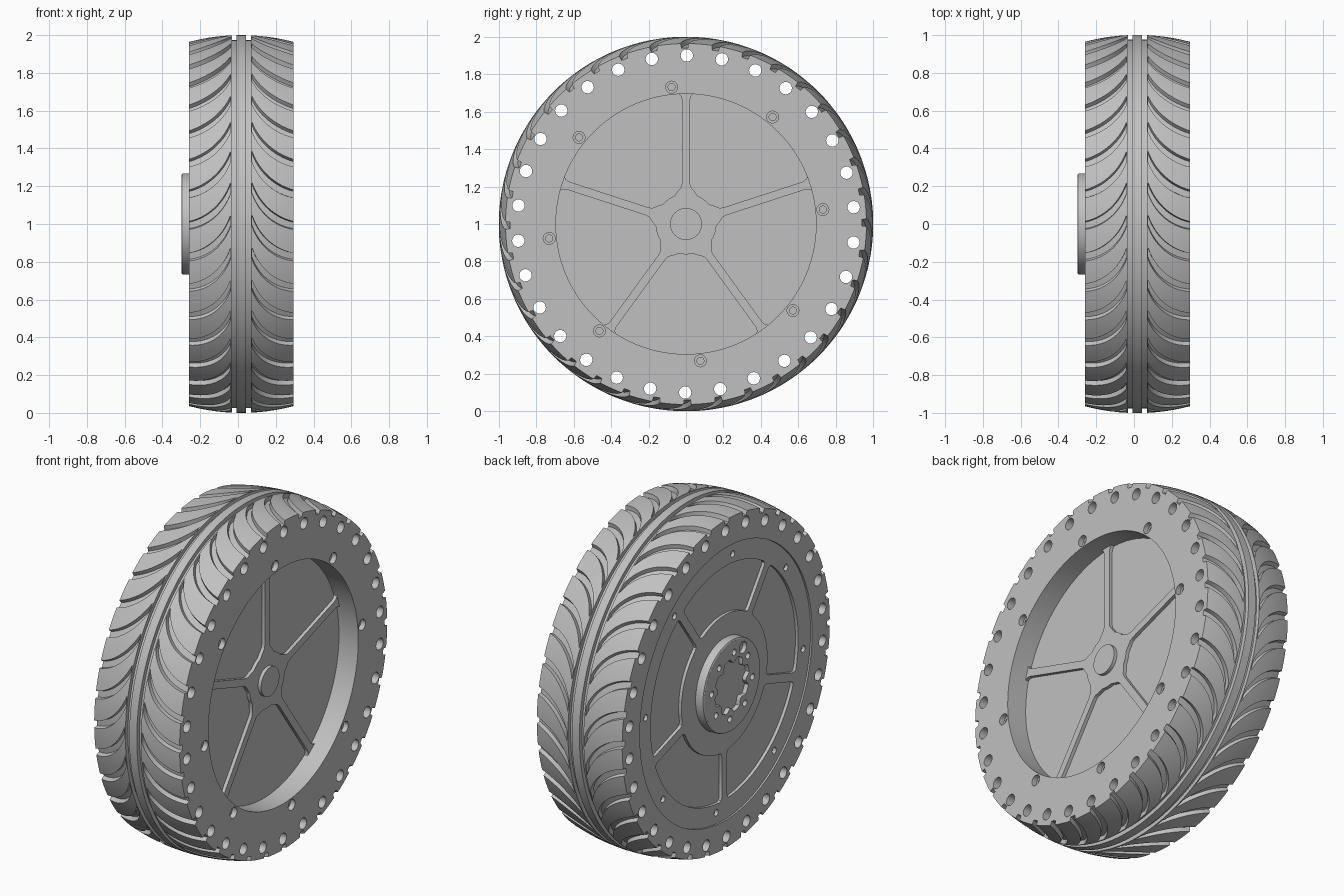
import bpy, bmesh, math
from math import sin, cos, pi, tau, asin, radians
from mathutils import Matrix

if "Cube" in bpy.data.objects:
    bpy.data.objects.remove(bpy.data.objects["Cube"])

grey = bpy.data.materials.new("wheel grey")
grey.diffuse_color = (0.53, 0.53, 0.53, 1)
grey.use_nodes = True
grey.node_tree.nodes["Principled BSDF"].inputs["Base Color"].default_value = grey.diffuse_color
# local x, y, z become world y, z, x, with the axle at z = 1
AXLE = Matrix(((0, 0, 1, 0), (1, 0, 0, 0), (0, 1, 0, 1), (0, 0, 0, 1)))


def finish(name, bm):
    bmesh.ops.remove_doubles(bm, verts=bm.verts, dist=1e-5)
    bmesh.ops.recalc_face_normals(bm, faces=bm.faces)
    me = bpy.data.meshes.new(name)
    bm.to_mesh(me)
    bm.free()
    me.materials.clear()
    me.materials.append(grey)
    me.shade_smooth()
    me.set_sharp_from_angle(angle=radians(30))
    ob = bpy.data.objects.new(name, me)
    bpy.context.collection.objects.link(ob)
    return ob


def circle(r, n, cx=0, cy=0):
    return [(cx + r * cos(tau * i / n), cy + r * sin(tau * i / n)) for i in range(n)]


def hole_ring(count, dist, r, start, n=16):
    return [circle(r, n, dist * cos(start + tau * i / count), dist * sin(start + tau * i / count))
            for i in range(count)]


def plate(name, x0, x1, loops):
    """Flat plate across the axle from x0 to x1; inner loops become holes."""
    cu = bpy.data.curves.new(name + "_outline", 'CURVE')
    cu.dimensions = '2D'
    cu.fill_mode = 'BOTH'
    cu.extrude = (x1 - x0) / 2
    for pts in loops:
        sp = cu.splines.new('POLY')
        sp.points.add(len(pts) - 1)
        for p, (u, v) in zip(sp.points, pts):
            p.co = (u, v, 0, 1)
        sp.use_cyclic_u = True
    tmp = bpy.data.objects.new(name + "_outline", cu)
    bpy.context.collection.objects.link(tmp)
    dg = bpy.context.evaluated_depsgraph_get()
    me = bpy.data.meshes.new_from_object(tmp.evaluated_get(dg))
    bm = bmesh.new()
    bm.from_mesh(me)
    bpy.data.objects.remove(tmp)
    bpy.data.curves.remove(cu)
    bpy.data.meshes.remove(me)
    bm.transform(AXLE @ Matrix.Translation((0, 0, (x0 + x1) / 2)))
    return finish(name, bm)


def grid_faces(bm, rows):
    for a, b in zip(rows, rows[1:]):
        n = len(a)
        for j in range(n):
            bm.faces.new((a[j], a[(j + 1) % n], b[(j + 1) % n], b[j]))


def lathe(name, profile, n=96):
    bm = bmesh.new()
    rows = [[bm.verts.new(AXLE @ Matrix.Translation((u, v, x)).translation)
             for u, v in circle(r, n)] for x, r in profile]
    grid_faces(bm, rows)
    return finish(name, bm)


# Tread: each row is a ring whose columns follow the curved grooves
XC, HALF, PITCHES, CUT = 0.0175, 0.2775, 36, 0.025
PITCH = tau / PITCHES


def crown(s):
    return 1 - 0.036 * (s / HALF) ** 2


def tread_row(bm, side, s, r, drop, w, depth):
    cols = [(-w, 0), (-0.8 * w, depth), (0.8 * w, depth), (w, 0)]
    cols += [(w + (PITCH - 2 * w) * k / 4, 0) for k in (1, 2, 3)]
    row = []
    for i in range(PITCHES):
        for off, d in cols:
            a = i * PITCH + radians(1) - drop + off
            row.append(bm.verts.new((XC + side * s, -(r - d) * cos(a), 1 + (r - d) * sin(a))))
    return row


def tread_half(bm, side):
    W0, W1, TIP, F0, F1, N = 0.03, 0.022, 0.057, 0.35, 1.4, 14
    spec = [(0, 1, 0, W0, 0), (0.0245, 1, 0, W0, 0), (0.0245, 1 - CUT, 0, W0, 0),
            (0.0505, 1 - CUT, 0, W0, 0), (0.0505, crown(0.05), 0, W0, 0),
            (TIP, crown(TIP), 0, W0, 0)]
    for k in range(N + 1):
        f = F0 + (F1 - F0) * k / N
        t = (cos(F0) - cos(f)) / (cos(F0) - cos(F1))
        drop = 0.2 * (sin(f) - sin(F0)) / (sin(F1) - sin(F0))
        s = TIP + (HALF - TIP) * t
        spec.append((s, crown(s), drop, W0 + (W1 - W0) * t, CUT))
    spec.append((HALF, 0.935, 0.2, W1, 0))
    grid_faces(bm, [tread_row(bm, side, *p) for p in spec])


bm = bmesh.new()
for side in (-1, 1):
    tread_half(bm, side)
finish("tread", bm)

# Outer sidewall ring with thirty through holes
XL, XR = -0.26, 0.295
plate("sidewall_ring", XL, XR,
      [circle(0.936, 180), circle(0.8, 120)] + hole_ring(30, 0.9, 0.033, pi / 2 - 0.005, 20))

# Rim ring in layers, so that its eight screw holes are stepped and blind
START = radians(6)
for name, x0, x1, hr in (("rim_ring_counterbore", 0.265, XR, 0.032),
                         ("rim_ring_screw_bore", 0.02, 0.265, 0.019),
                         ("rim_ring_core", -0.23, 0.02, 0),
                         ("rim_ring_left", -0.25, -0.23, 0.019)):
    holes = hole_ring(8, 0.735, hr, START) if hr else []
    plate(name, x0, x1, [circle(0.8, 120), circle(0.695, 120)] + holes)

# Central web
plate("wheel_web", -0.232, 0.17, [circle(0.696, 120)])


# Right side: hub with five thin raised spokes and a small cap
def spoke_star():
    edge = [(0.695, 0.04), (0.684, 0.028), (0.665, 0.022), (0.215, 0.022), (0.195, 0.027), (0.178, 0.042)]
    pts = []
    for k in range(5):
        a = pi / 2 + tau * k / 5
        outline = [(r, -t) for r, t in reversed(edge)] + edge
        pts += [(r * cos(a) - t * sin(a), r * sin(a) + t * cos(a)) for r, t in outline]
        for j in range(1, 8):
            b = a + 0.32 + (tau / 5 - 0.64) * j / 8
            pts.append((0.162 * cos(b), 0.162 * sin(b)))
    return pts


plate("right_spokes", 0.165, 0.19, [spoke_star()])
plate("right_hub_cap", 0.18, 0.21, [circle(0.085, 48)])


# Left side: cover with five sunken pockets
def pocket(c):
    def half(r):
        return pi / 5 - asin(0.025 / r)
    lo, hi = 0.4, 0.685
    ho, hn = half(hi) - 0.03, half(lo) - 0.05
    pts = [(hi, -ho + 2 * ho * j / 24) for j in range(25)]
    pts += [(hi - 0.006, half(hi) - 0.009), (hi - 0.02, half(hi - 0.02)),
            (lo + 0.02, half(lo + 0.02)), (lo + 0.006, half(lo) - 0.015)]
    pts += [(lo, hn - 2 * hn * j / 16) for j in range(17)]
    pts += [(lo + 0.006, -half(lo) + 0.015), (lo + 0.02, -half(lo + 0.02)),
            (hi - 0.02, -half(hi - 0.02)), (hi - 0.006, -half(hi) + 0.009)]
    return [(r * cos(c + a), r * sin(c + a)) for r, a in pts]


plate("left_cover", -0.25, -0.23, [circle(0.695, 120)] + [pocket(pi / 2 + tau * k / 5) for k in range(5)])

# Left hub boss: rounded skirt, floor, and a face with a scalloped well and bolt holes
lathe("boss_skirt", [(-0.245, 0.268), (-0.288, 0.268), (-0.296, 0.265), (-0.3, 0.257)])
plate("boss_floor", -0.275, -0.245, [circle(0.26, 96)])
well = []
for i in range(96):
    a = tau * i / 96
    r = 0.16 - 0.03 * max(0, cos(8 * (a - START))) ** 0.7
    well.append((r * cos(a), r * sin(a)))
big_a = START + pi / 8 + pi / 2
big_hole = circle(0.034, 24, 0.212 * cos(big_a), 0.212 * sin(big_a))
plate("boss_face", -0.3, -0.275,
      [circle(0.2575, 96), well, big_hole] + hole_ring(8, 0.19, 0.018, START))
